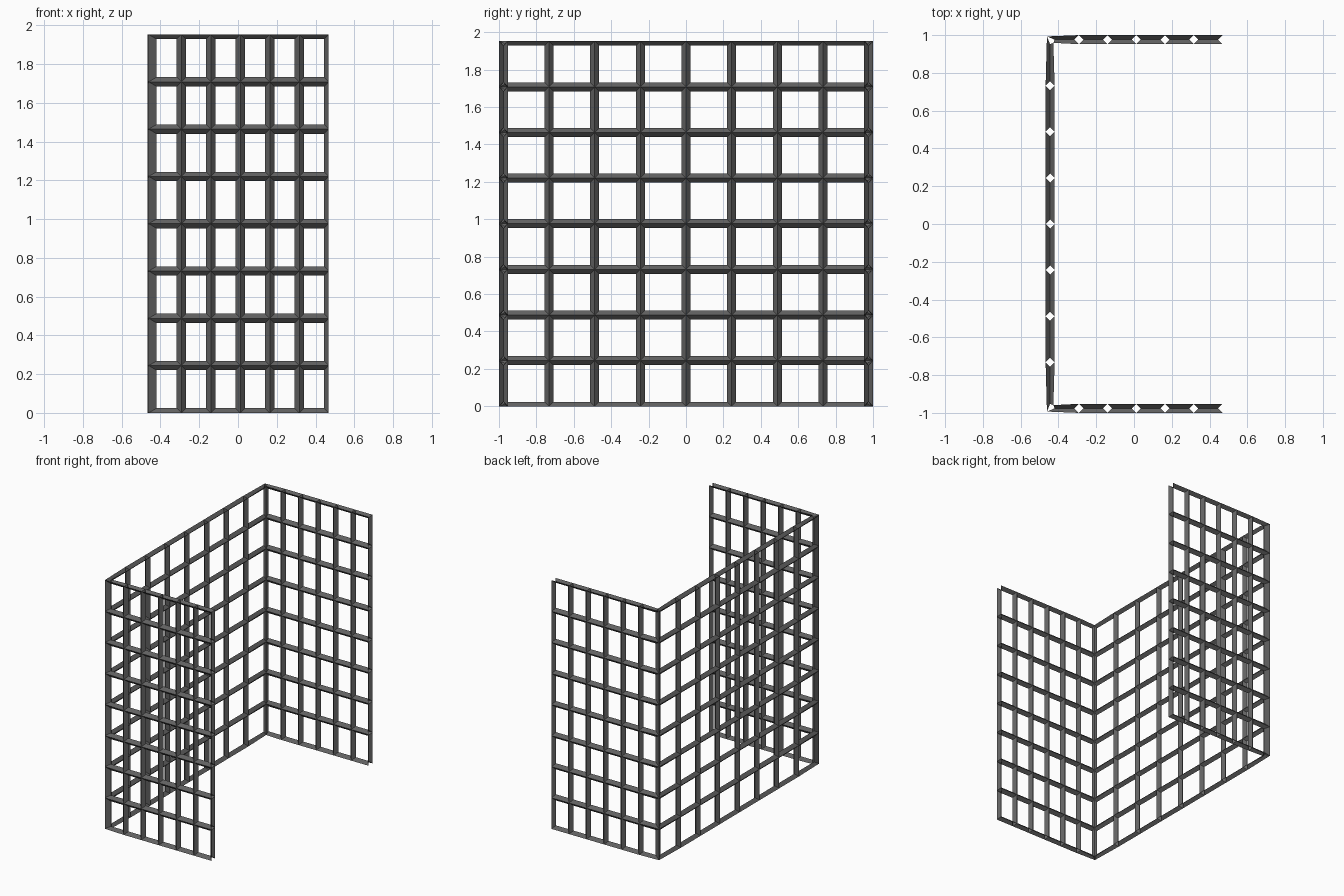
import bpy, bmesh

if "Cube" in bpy.data.objects:
    bpy.data.objects.remove(bpy.data.objects["Cube"])

# U-shaped path in plan: front panel, back wall, rear panel
X0, X1, Y, H = -0.444, 0.468, 0.976, 1.952
NX, NY, NZ = 6, 8, 8
BAR = 0.048

path = [(X1 + (X0 - X1) * i / NX, -Y) for i in range(NX)]
path += [(X0, -Y + 2 * Y * i / NY) for i in range(NY)]
path += [(X0 + (X1 - X0) * i / NX, Y) for i in range(NX + 1)]

# Sheet of square cells following the path
bm = bmesh.new()
rows = [[bm.verts.new((x, y, H * k / NZ)) for x, y in path] for k in range(NZ + 1)]
for lo, hi in zip(rows, rows[1:]):
    for i in range(len(path) - 1):
        bm.faces.new((lo[i], hi[i], hi[i + 1], lo[i + 1]))
bm.normal_update()
mesh = bpy.data.meshes.new("lattice_screen")
bm.to_mesh(mesh)
bm.free()
screen = bpy.data.objects.new("lattice_screen", mesh)
bpy.context.collection.objects.link(screen)

# Diamond-section bars, open along the free borders
wire = screen.modifiers.new("bars", 'WIREFRAME')
wire.thickness = BAR
wire.offset = 0
wire.use_boundary = False
wire.use_even_offset = True
wire.use_replace = True

# Dark grey finish
mat = bpy.data.materials.new("dark_metal")
mat.diffuse_color = (0.12, 0.12, 0.12, 1)
mat.use_nodes = True
mat.node_tree.nodes["Principled BSDF"].inputs["Base Color"].default_value = mat.diffuse_color
mesh.materials.append(mat)
